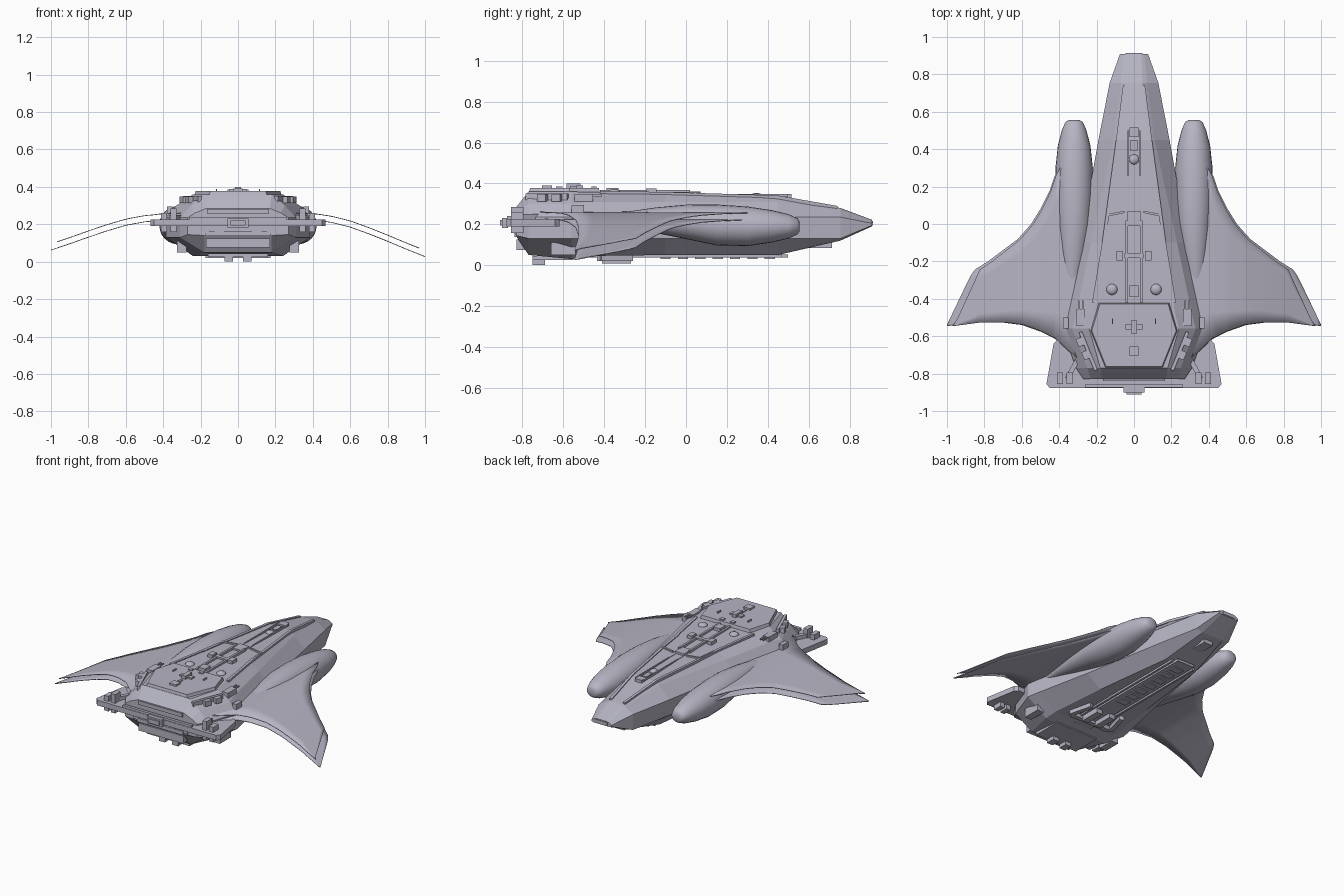
import bpy, bmesh, math
from mathutils import Vector

if "Cube" in bpy.data.objects:
    bpy.data.objects.remove(bpy.data.objects["Cube"])

grey = bpy.data.materials.new("hull_grey")
grey.use_nodes = True
COLOUR = (0.47, 0.46, 0.55, 1)
grey.diffuse_color = COLOUR
grey.node_tree.nodes["Principled BSDF"].inputs["Base Color"].default_value = COLOUR


def finish(name, bm, smooth=False):
    bmesh.ops.recalc_face_normals(bm, faces=bm.faces)
    mesh = bpy.data.meshes.new(name)
    bm.to_mesh(mesh)
    bm.free()
    mesh.materials.append(grey)
    ob = bpy.data.objects.new(name, mesh)
    bpy.context.collection.objects.link(ob)
    if smooth:
        bpy.ops.object.select_all(action='DESELECT')
        ob.select_set(True)
        bpy.context.view_layer.objects.active = ob
        bpy.ops.object.shade_smooth_by_angle(angle=math.radians(40))
    return ob


def mirror(ob):
    ob.modifiers.new("Mirror", 'MIRROR')
    return ob


def loft(name, rings, smooth=False):
    bm = bmesh.new()
    rows = [[bm.verts.new(p) for p in ring] for ring in rings]
    n = len(rows[0])
    for a, b in zip(rows, rows[1:]):
        for i in range(n):
            bm.faces.new((a[i], a[(i + 1) % n], b[(i + 1) % n], b[i]))
    bm.faces.new(rows[0])
    bm.faces.new(rows[-1])
    return finish(name, bm, smooth)


def plate(name, outline, z0, z1, inset=0.0):
    """Prism on an outline; the top ring can shrink to make a bevelled slab."""
    c = sum((Vector(p) for p in outline), Vector((0, 0))) / len(outline)
    top = [c + (Vector(p) - c) * (1 - inset) for p in outline]
    return loft(name, [[(*p, z0) for p in outline], [(*p, z1) for p in top]])


def box(name, x, y, z, sx, sy, sz, pair=False, turn=0):
    pts = []
    for a, b in ((-1, -1), (1, -1), (1, 1), (-1, 1)):
        u, v = a * sx / 2, b * sy / 2
        pts.append((x + u * math.cos(turn) - v * math.sin(turn),
                    y + u * math.sin(turn) + v * math.cos(turn)))
    ob = plate(name, pts, z - sz / 2, z + sz / 2)
    return mirror(ob) if pair else ob


def both(half):
    return half + [(-x, y) for x, y in reversed(half)]


def interp(table, v):
    for (a, p), (b, q) in zip(table, table[1:]):
        if v <= b:
            return p + (q - p) * max(0, (v - a) / (b - a))
    return table[-1][1]


# Faceted hull: y, roof half width and height, shoulder, waist, keel
stations = [
    (-.83, .17, .285, .23, .26, .27, .18, .14),
    (-.77, .18, .36, .25, .30, .31, .18, .05),
    (-.56, .24, .36, .33, .30, .385, .24, .03),
    (-.48, .22, .358, .31, .31, .37, .23, .045),
    (-.10, .16, .352, .23, .31, .29, .19, .05),
    (.45, .085, .335, .11, .31, .19, .12, .05),
    (.755, .045, .28, .07, .27, .13, .08, .12),
    (.91, .04, .222, .055, .218, .075, .06, .19),
]
rings = []
for y, t, zt, s, zs, w, b, zb in stations:
    low = max(.13, zb + .005)
    half = [(b, zb), (w, low), (w, max(.205, min(.235, zs - .02))), (s, zs), (t, zt)]
    rings.append([(x, y, z) for x, z in both(half)])
loft("hull", rings)

# Nose collar and nose end pins
box("nose_cap", 0, .908, .206, .09, .012, .022)
box("nose_belly_pod", 0, .65, .105, .07, .13, .04)

# Side pods, lofted from round sections: y, centre x, radius x, centre z, radius z
pod_rows = [(.555, .32, .03, .19, .025), (.545, .32, .047, .19, .04), (.50, .32, .066, .19, .06),
            (.42, .32, .087, .19, .079), (.30, .32, .1, .19, .097), (.15, .32, .101, .197, .1),
            (0, .32, .092, .212, .084), (-.15, .325, .07, .22, .062),
            (-.30, .33, .043, .224, .036), (-.47, .335, .015, .22, .012)]
N = 24
mirror(loft("side_pods", [[(cx + rx * math.cos(k * math.tau / N), y, cz + rz * math.sin(k * math.tau / N))
                           for k in range(N)] for y, cx, rx, cz, rz in pod_rows], True))

# Drooping wings: two thin layers, the lower one reaching further out
lead = [(.3, .3), (.41, .3), (.45, .18), (.5, .08), (.55, .0), (.62, -.08), (.7, -.14),
        (.78, -.2), (.86, -.25), (.885, -.3), (1, -.54)]
trail = [(.3, -.72), (.35, -.68), (.42, -.615), (.5, -.575), (.6, -.54), (.7, -.527),
         (.85, -.527), (1, -.546)]
arc = [(.3, .26), (.42, .255), (.5, .243), (.6, .218), (.7, .182), (.8, .142), (.9, .1), (1, .06)]


def wing(name, side, tip, drop, squeeze):
    bm = bmesh.new()
    rows = []
    for i in range(29):
        x = .3 + .7 * i / 28
        px = .3 + (x - .3) * tip
        y0, y1 = interp(lead, x) - squeeze * (x > .87), interp(trail, x)
        y0 = max(y0, y1 + .002)
        z = interp(arc, px) - drop
        if side < 0:
            z += .035 * max(0, (px - .45) / .55)
        rows.append([bm.verts.new((side * px, y0 + (y1 - y0) * j / 6, z)) for j in range(7)])
    for a, b in zip(rows, rows[1:]):
        for j in range(6):
            bm.faces.new((a[j], a[j + 1], b[j + 1], b[j]))
    ob = finish(name, bm, True)
    m = ob.modifiers.new("Thickness", 'SOLIDIFY')
    m.thickness = .004
    m.offset = 0


for side, word in ((1, "left"), (-1, "right")):
    wing(word + "_wing_upper", side, .955, 0, .02)
    wing(word + "_wing_lower", side, 1, .033, 0)

# Stern platform and docking block
platform = both([(.45, -.878), (.468, -.855), (.43, -.64), (.41, -.62)])
plate("stern_platform", platform, .19, .225)
box("stern_lip", 0, -.865, .23, .52, .02, .02)
box("docking_block", 0, -.885, .207, .11, .03, .05)
box("docking_port", 0, -.903, .207, .08, .015, .028)
for z, w in ((.27, .33), (.15, .35)):
    box("stern_band", 0, -.83, z, w, .02, .025)
box("stern_lower_block", 0, -.8, .1, .34, .06, .05)
for x in (.1, .18):
    box("stern_vent", x, -.822, .165, .05, .03, .03, True)
for x, h in ((.345, .06), (.395, .035)):
    box("platform_locker", x, -.825, .225 + h / 2, .032, .06, h, True)
    box("platform_underside_locker", x, -.825, .175, .032, .06, .035, True)
box("platform_brace", .31, -.74, .235, .025, .2, .03, True, .5)

# Bridge deck with sloping border and its equipment
deck = both([(.155, -.77), (.235, -.57), (.19, -.42)])
plate("bridge_deck", deck, .35, .378, .04)
for x, y, w, d, h in ((0, -.55, .09, .03, .012), (0, -.55, .03, .07, .024), (0, -.68, .05, .05, .014),
                      (0, -.62, .02, .03, .008)):
    box("deck_equipment", x, y, .376 + h / 2, w, d, h)
box("deck_fin", .115, -.52, .383, .006, .03, .012, True)
box("deck_hatch", .04, -.45, .381, .03, .025, .008, True)

# Shoulder equipment beside the bridge
box("shoulder_rail", .245, -.68, .335, .018, .22, .03, True, -.38)
for y, x in ((-.63, .285), (-.70, .255)):
    box("shoulder_window", x, y, .33, .04, .045, .035, True, -.38)
box("gun_mount", .285, -.5, .33, .045, .09, .035, True)
for x in (.275, .295):
    box("gun_barrel", x, -.445, .342, .008, .07, .01, True)
box("side_vent", .365, -.53, .27, .03, .06, .05, True)

# Raised edge strips running from bridge to nose
edge = [(.05, .74), (.064, .74), (.24, -.41), (.205, -.41)]
rows = []
for y, x, z in ((-.42, .215, .357), (-.1, .162, .352), (.45, .087, .335), (.74, .05, .284)):
    rows.append([(x - .009, y, z - .015), (x + .009, y, z - .015), (x + .009, y, z + .006), (x - .009, y, z + .006)])
mirror(loft("roof_edge_strip", rows))

# Central spine: rails, blocks, chevron ledge, dish and domes
box("spine_rail", .038, -.2, .358, .014, .44, .018, True)
box("spine_front_rail", .03, .25, .343, .008, .5, .012, True)
box("spine_block", 0, .03, .352, .07, .08, .018)
box("spine_bridge", 0, -.17, .362, .1, .025, .012)
box("spine_pod", .075, -.17, .362, .035, .05, .026, True)
box("spine_rear_block", 0, -.36, .365, .05, .06, .024)
box("spine_nose_hatch", 0, .49, .338, .05, .05, .02)
box("spine_nose_step", 0, .42, .339, .035, .06, .012)
box("chevron_ledge", .1, .055, .35, .1, .012, .012, True, -.2)
box("chevron_side", .15, -.05, .353, .01, .2, .008, True, .12)


def dome(name, x, y, z, r, h, pair):
    bm = bmesh.new()
    bmesh.ops.create_uvsphere(bm, u_segments=16, v_segments=8, radius=r)
    for v in bm.verts:
        v.co = (v.co.x + x, v.co.y + y, v.co.z * h / r + z)
    ob = finish(name, bm, True)
    if pair:
        mirror(ob)


dome("roof_dome", .118, -.35, .355, .03, .018, True)
dome("spine_dish", 0, .345, .338, .027, .016, False)

# Underside: keel strip, cross fork, landing blocks and stern feet
box("keel_strip", 0, .0, .045, .13, 1.0, .016)
box("keel_rail", .085, .02, .047, .014, .9, .02, True)
for i in range(7):
    box("keel_panel", 0, -.1 + i * .085, .036, .07, .05, .012)
box("fork_arm", .14, -.34, .035, .03, .16, .03, True, .25)
box("fork_bar", 0, -.42, .035, .3, .03, .03)
box("landing_block", .05, -.34, .025, .045, .14, .035, True)
box("stern_foot", .05, -.72, .02, .045, .06, .04, True)
box("belly_step", 0, -.65, .035, .32, .2, .02)
box("lower_side_block", .3, -.6, .08, .05, .12, .06, True)
